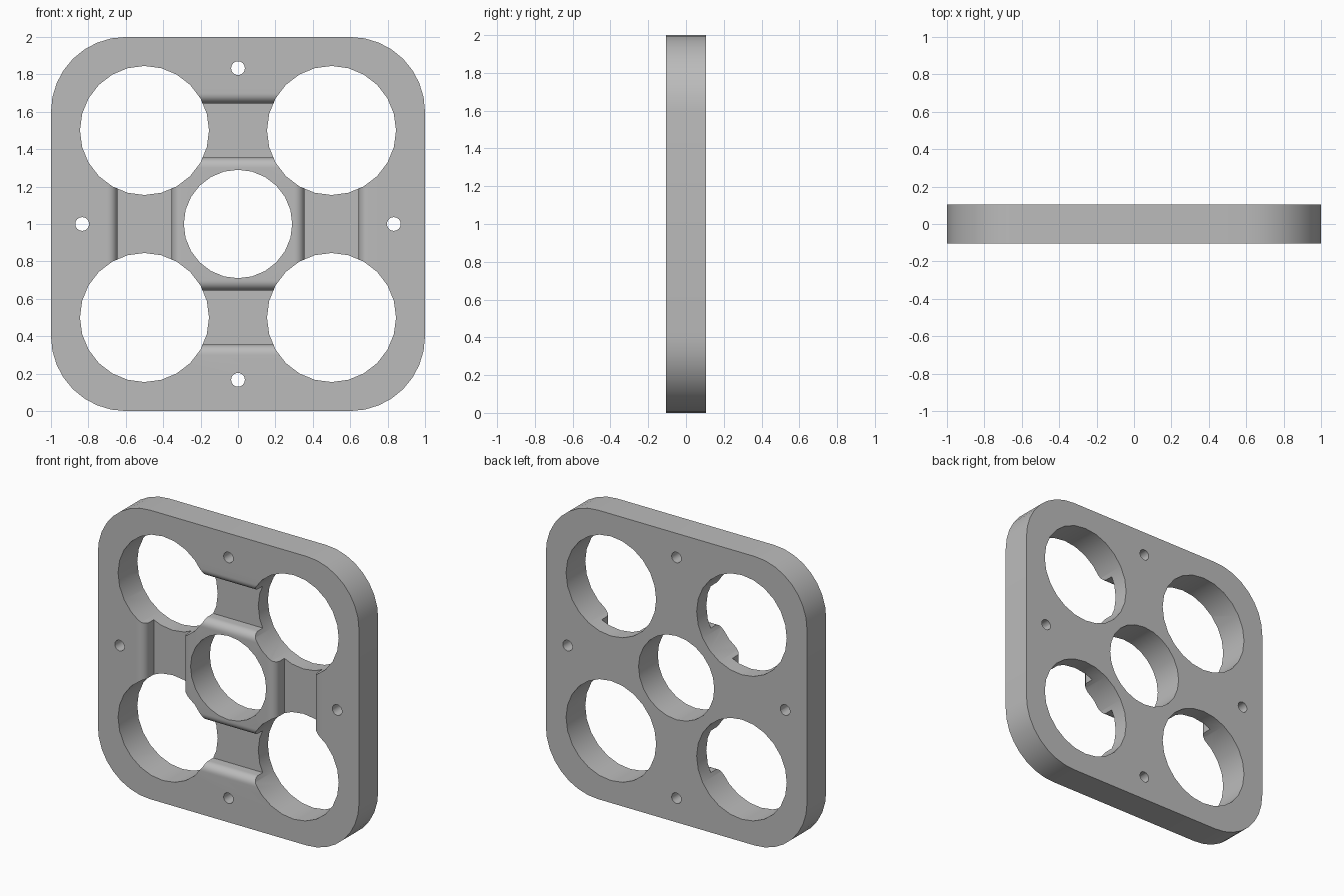
import bpy, bmesh
from math import cos, sin, pi
from mathutils import Vector, Matrix

if "Cube" in bpy.data.objects:
    bpy.data.objects.remove(bpy.data.objects["Cube"], do_unlink=True)

HALF = 0.105        # half of the plate thickness
FILLET = 0.055      # rounding on the pocket rims
CENTRE = Vector((0, 0, 1))


def prism(name, points, direction):
    """Solid made by extruding a closed outline along a direction."""
    bm = bmesh.new()
    face = bm.faces.new([bm.verts.new(p) for p in points])
    out = bmesh.ops.extrude_face_region(bm, geom=[face])
    moved = [v for v in out["geom"] if isinstance(v, bmesh.types.BMVert)]
    bmesh.ops.translate(bm, verts=moved, vec=direction)
    bmesh.ops.recalc_face_normals(bm, faces=bm.faces)
    mesh = bpy.data.meshes.new(name)
    bm.to_mesh(mesh)
    bm.free()
    obj = bpy.data.objects.new(name, mesh)
    bpy.context.collection.objects.link(obj)
    return obj


def arc(cx, cy, r, start, end, steps):
    angles = [start + (end - start) * i / steps for i in range(steps + 1)]
    return [(cx + r * cos(a), cy + r * sin(a)) for a in angles]


def hole(x, z, r, sides):
    ring = arc(x, z, r, 0, 2 * pi, sides)[:-1]
    return prism("hole_cutter", [(px, -0.3, pz) for px, pz in ring], (0, 0.6, 0))


def pocket(angle):
    """Half-depth pocket between two big holes, with rounded rims."""
    outline = arc(0.645 + FILLET, FILLET - HALF, FILLET, pi, 1.5 * pi, 8)
    outline += [(0.7, -0.2), (0.3, -0.2)]
    outline += arc(0.355 - FILLET, FILLET - HALF, FILLET, -pi / 2, 0, 8)
    outline += [(0.355, 0), (0.645, 0)]
    obj = prism("pocket_cutter", [(-0.26, y, r) for r, y in outline], (0.52, 0, 0))
    obj.data.transform(Matrix.Translation(CENTRE) @ Matrix.Rotation(angle, 4, "Y"))
    return obj


# Rounded square plate
outline = []
for i, (sx, sz) in enumerate([(1, 1), (-1, 1), (-1, -1), (1, -1)]):
    outline += arc(0.6 * sx, 1 + 0.6 * sz, 0.4, i * pi / 2, (i + 1) * pi / 2, 8)
plate = prism("plate", [(x, -HALF, z) for x, z in outline], (0, 2 * HALF, 0))

# Pockets first, then large corner holes, centre hole and bolt holes
cutters = [pocket(i * pi / 2) for i in range(4)]
cutters += [hole(x, z, 0.345, 24) for x in (-0.5, 0.5) for z in (0.5, 1.5)]
cutters.append(hole(0, 1, 0.29, 24))
cutters += [hole(0.833 * cos(a), 1 + 0.833 * sin(a), 0.037, 16)
            for a in (0, pi / 2, pi, 1.5 * pi)]
for cutter in cutters:
    cutter.hide_render = True
    mod = plate.modifiers.new("cut", "BOOLEAN")
    mod.operation = "DIFFERENCE"
    mod.solver = "EXACT"
    mod.object = cutter

bpy.context.view_layer.update()
evaluated = plate.evaluated_get(bpy.context.evaluated_depsgraph_get())
result = bpy.data.meshes.new_from_object(evaluated)
plate.modifiers.clear()
plate.data = result
for cutter in cutters:
    bpy.data.objects.remove(cutter, do_unlink=True)

# Plain grey finish
grey = bpy.data.materials.new("grey")
grey.use_nodes = True
colour = (0.5, 0.5, 0.5, 1)
grey.diffuse_color = colour
grey.node_tree.nodes["Principled BSDF"].inputs["Base Color"].default_value = colour
plate.data.materials.clear()
plate.data.materials.append(grey)

bpy.ops.object.select_all(action="DESELECT")
plate.select_set(True)
bpy.context.view_layer.objects.active = plate
bpy.ops.object.shade_smooth_by_angle(angle=pi / 6)
